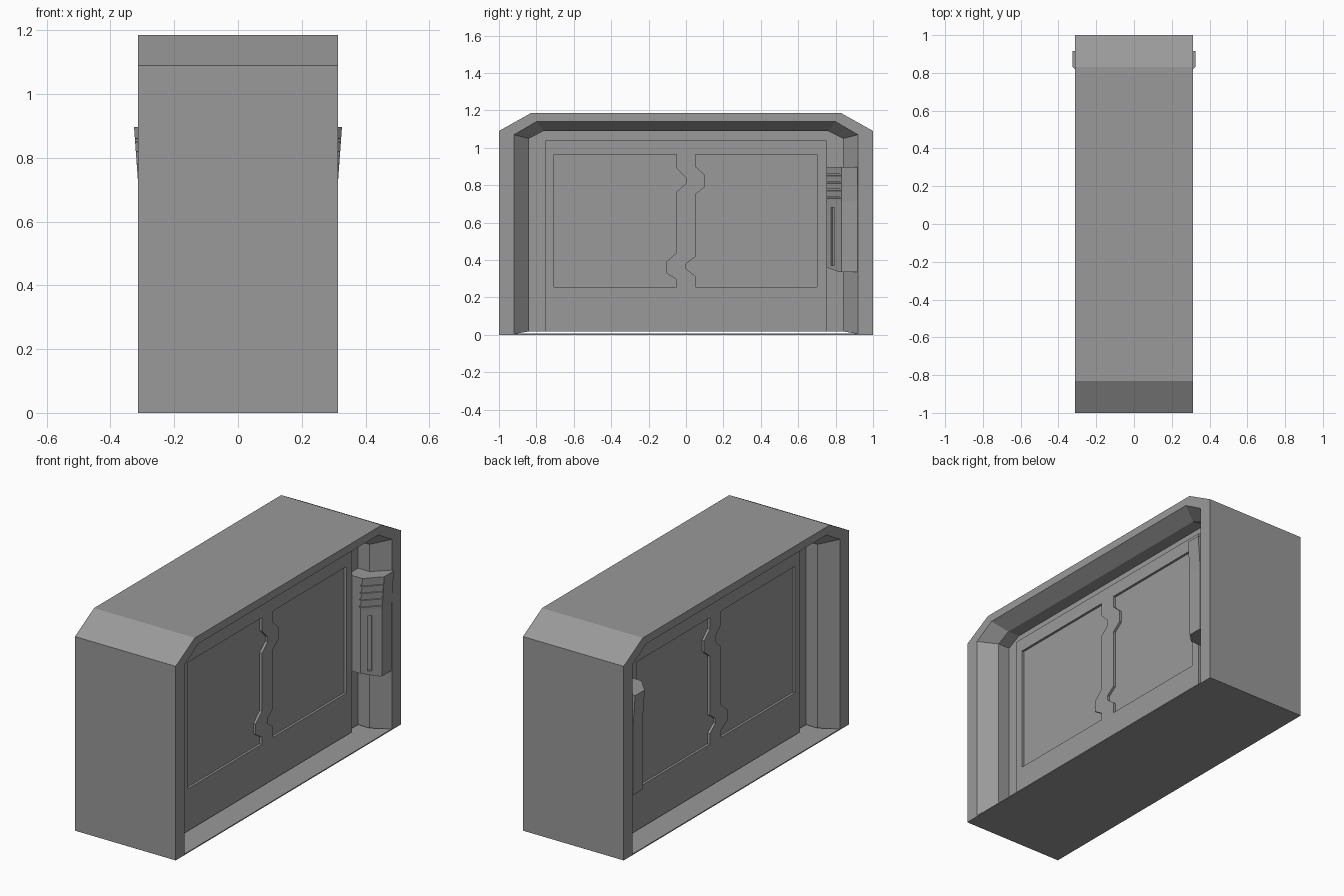
import bpy, bmesh
from math import atan2
from mathutils import Matrix, Vector

if "Cube" in bpy.data.objects:
    bpy.data.objects.remove(bpy.data.objects["Cube"])

# Dark grey used on every part
GREY = bpy.data.materials.new("dark_grey")
GREY.diffuse_color = (0.32, 0.32, 0.32, 1)
GREY.use_nodes = True
GREY.node_tree.nodes["Principled BSDF"].inputs["Base Color"].default_value = GREY.diffuse_color


def loft(name, rings, closed=True, caps=True, mirror=False):
    """Skin a list of equal-length point rings into a flat-shaded mesh."""
    bm = bmesh.new()
    rows = [[bm.verts.new(p) for p in ring] for ring in rings]
    n = len(rings[0])
    for a, b in zip(rows, rows[1:]):
        for i in range(n if closed else n - 1):
            j = (i + 1) % n
            bm.faces.new((a[i], a[j], b[j], b[i]))
    if caps:
        bm.faces.new(rows[0])
        bm.faces.new(rows[-1])
    bmesh.ops.remove_doubles(bm, verts=bm.verts, dist=1e-5)
    bmesh.ops.recalc_face_normals(bm, faces=bm.faces)
    me = bpy.data.meshes.new(name)
    bm.to_mesh(me)
    bm.free()
    me.materials.append(GREY)
    ob = bpy.data.objects.new(name, me)
    bpy.context.collection.objects.link(ob)
    if mirror:
        add_mirror(ob)
    return ob


def add_mirror(ob):
    m = ob.modifiers.new("mirror", 'MIRROR')
    m.use_axis[0] = True
    m.merge_threshold = 0.0001


def box(name, lo, hi, **kw):
    ring = [(lo[1], lo[2]), (hi[1], lo[2]), (hi[1], hi[2]), (lo[1], hi[2])]
    return loft(name, [[(x, y, z) for y, z in ring] for x in (lo[0], hi[0])], **kw)


def cut(ob, cutter):
    m = ob.modifiers.new("cut", 'BOOLEAN')
    m.operation = 'DIFFERENCE'
    m.solver = 'EXACT'
    m.object = cutter
    cutter.hide_render = True
    cutter.hide_viewport = True


# Frame: arch-shaped loops: outside, rim, bevel, step down, recessed border
def arch(x, w, zc, wc, zt, zb):
    return [(x, -w, zb), (x, -w, zc), (x, -wc, zt),
            (x, wc, zt), (x, w, zc), (x, w, zb)]


outer = (1.0, 1.09, 0.83, 1.185, 0.0)
lip = (0.92, 1.07, 0.80, 1.14, 0.005)
inner = (0.84, 1.05, 0.76, 1.09, 0.018)
border = (0.75, 1.04, 0.75, 1.04, 0.018)
loft("frame", [arch(0, *outer), arch(0.313, *outer), arch(0.313, *lip),
               arch(0.23, *inner), arch(0.158, *inner), arch(0.158, *border)],
     closed=False, caps=False, mirror=True)

# Thin floor plate, leaving a slit under the door
box("floor_plate", (-0.313, -1, 0), (0.313, 1, 0.006))

# Raised door slab with two notched pockets on each side
door = box("door_slab", (-0.183, -0.75, 0.018), (0.183, 0.75, 1.04))
left = [(-0.705, 0.255), (-0.705, 0.965), (-0.05, 0.965), (-0.05, 0.89), (0, 0.84),
        (0, 0.81), (-0.05, 0.765), (-0.05, 0.44), (-0.105, 0.39), (-0.105, 0.33),
        (-0.05, 0.295), (-0.05, 0.255)]
right = [(0.70, 0.255), (0.70, 0.965), (0.05, 0.965), (0.05, 0.90), (0.10, 0.855),
         (0.10, 0.79), (0.05, 0.75), (0.05, 0.417), (0, 0.38), (0, 0.353),
         (0.05, 0.315), (0.05, 0.255)]
for name, prof in (("left_pocket_cutter", left), ("right_pocket_cutter", right)):
    cut(door, loft(name, [[(x, y, z) for y, z in prof] for x in (0.17, 0.24)],
                   mirror=True))


# Door control housing: flared head with grooves across its slanted face
def section(z, inset=0.0, rise=0.0):
    flare = max(0, 0.013 * (z - 0.715) / 0.18)
    d = flare - inset
    return [(0.15, 0.75, z + rise), (0.235 + d, 0.75, z + rise),
            (0.303 + d, 0.822, z), (0.313 + flare, 0.832, z),
            (0.313 + flare, 0.917, z), (0.15, 0.917, z)]


rings = [section(0.335, rise=0.025), section(0.715)]
for i in range(4):
    z = 0.73 + 0.04 * i
    rings += [section(z), section(z + 0.001, 0.009),
              section(z + 0.009, 0.009), section(z + 0.01)]
rings.append(section(0.897))
control = loft("control_housing", rings)

# Narrow vertical slot in the slanted face of the housing
slot = box("slot_cutter", (-0.012, -0.012, 0.37), (0.012, 0.012, 0.68))
slot.data.transform(Matrix.Translation(Vector((0.268, 0.785, 0)))
                    @ Matrix.Rotation(atan2(0.08, 0.075), 4, 'Z'))
cut(control, slot)
add_mirror(control)
